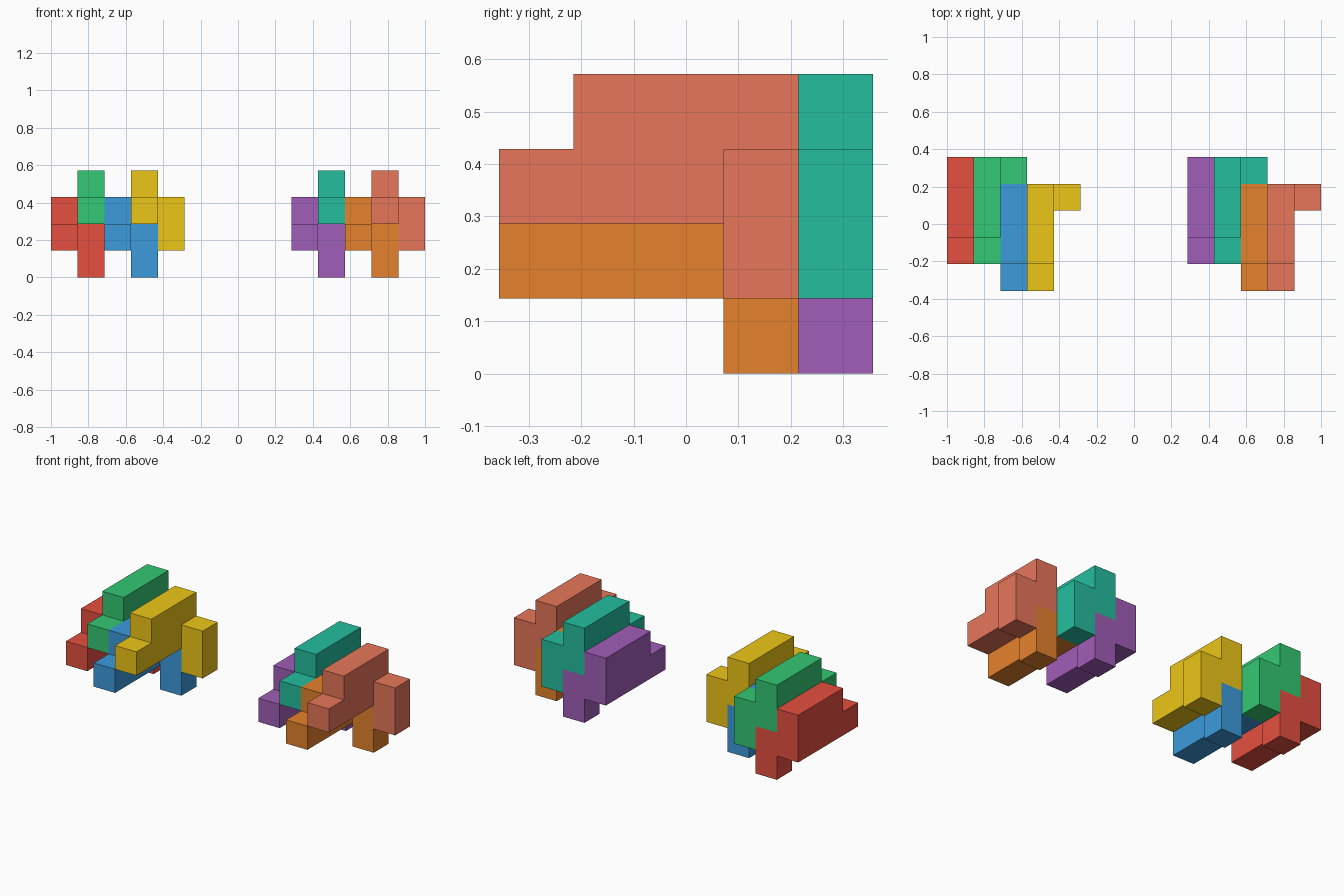
import bpy, bmesh
from mathutils import Color, Vector

if "Cube" in bpy.data.objects:
    bpy.data.objects.remove(bpy.data.objects["Cube"])

U = 1 / 7  # edge of one cube cell

# Cells of the repeated piece: stepped bar plus a two-high foot beside its back end
CELLS = ([(0, j, 0) for j in range(4)]
         + [(0, j, 1) for j in range(1, 4)]
         + [(1, 3, -1), (1, 3, 0)])

# Corner offsets of each cell side, counter-clockwise from outside
SIDES = {
    (1, 0, 0): ((1, 0, 0), (1, 1, 0), (1, 1, 1), (1, 0, 1)),
    (-1, 0, 0): ((0, 0, 0), (0, 0, 1), (0, 1, 1), (0, 1, 0)),
    (0, 1, 0): ((0, 1, 0), (0, 1, 1), (1, 1, 1), (1, 1, 0)),
    (0, -1, 0): ((0, 0, 0), (1, 0, 0), (1, 0, 1), (0, 0, 1)),
    (0, 0, 1): ((0, 0, 1), (1, 0, 1), (1, 1, 1), (0, 1, 1)),
    (0, 0, -1): ((0, 0, 0), (0, 1, 0), (1, 1, 0), (1, 0, 0)),
}


def add(a, b):
    return tuple(p + q for p, q in zip(a, b))


def piece_mesh(name):
    bm = bmesh.new()
    for cell in CELLS:
        for normal, corners in SIDES.items():
            if add(cell, normal) not in CELLS:
                bm.faces.new([bm.verts.new(Vector(add(cell, c)) * U) for c in corners])
    bmesh.ops.remove_doubles(bm, verts=bm.verts[:], dist=0.001)
    bmesh.ops.dissolve_limit(bm, angle_limit=0.01, verts=bm.verts[:], edges=bm.edges[:])
    mesh = bpy.data.meshes.new(name)
    bm.to_mesh(mesh)
    bm.free()
    return mesh


def add_piece(name, cell, rgb):
    mesh = piece_mesh(name)
    mat = bpy.data.materials.new(name)
    linear = Color([c / 255 for c in rgb]).from_srgb_to_scene_linear()
    mat.diffuse_color = (*linear, 1)
    mat.use_nodes = True
    mat.node_tree.nodes["Principled BSDF"].inputs["Base Color"].default_value = mat.diffuse_color
    mesh.materials.append(mat)
    obj = bpy.data.objects.new(name, mesh)
    obj.location = Vector((cell[0] - 7, cell[1] - 2.5, cell[2])) * U
    bpy.context.collection.objects.link(obj)


# Four interlocking positions, shared by both clusters
SLOTS = [(0, 1, 1), (1, 1, 2), (2, 0, 1), (3, 0, 2)]

CLUSTERS = [
    (0, [("red", (230, 80, 64)), ("green", (52, 200, 115)),
         ("blue", (60, 155, 220)), ("yellow", (238, 198, 24))]),
    (9, [("purple", (160, 94, 184)), ("teal", (36, 190, 158)),
         ("orange", (229, 130, 44)), ("coral", (231, 118, 90))]),
]

for shift, colors in CLUSTERS:
    for slot, (name, rgb) in zip(SLOTS, colors):
        add_piece(name + "_piece", add(slot, (shift, 0, 0)), rgb)
